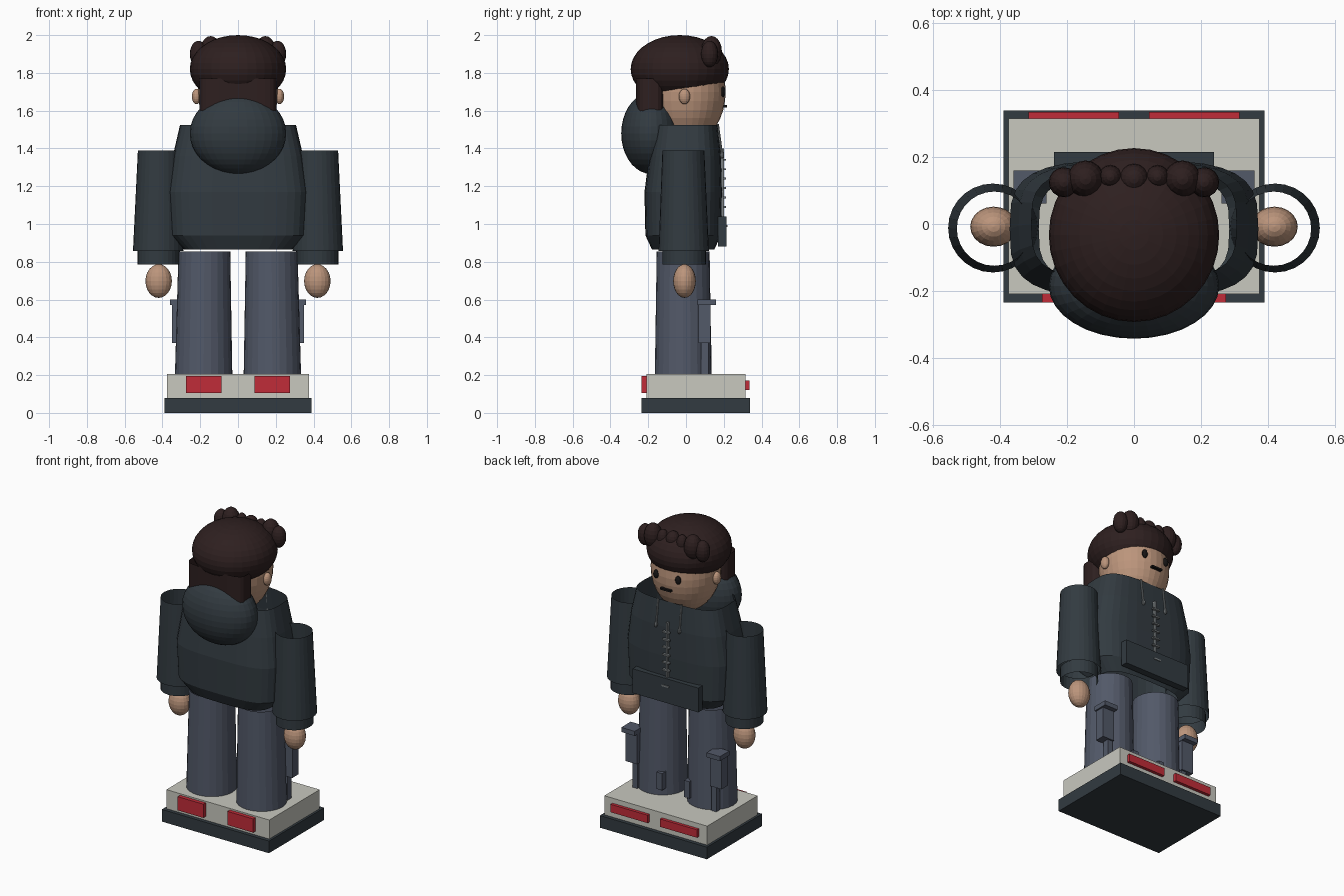
import bpy, bmesh
from math import cos, sin, pi, copysign

cube = bpy.data.objects.get("Cube")
if cube:
    bpy.data.objects.remove(cube)


def material(name, r, g, b):
    m = bpy.data.materials.new(name)
    m.use_nodes = True
    m.diffuse_color = (r, g, b, 1)
    bsdf = next(n for n in m.node_tree.nodes if n.type == 'BSDF_PRINCIPLED')
    bsdf.inputs["Base Color"].default_value = (r, g, b, 1)
    return m


CHARCOAL = material("charcoal cloth", .032, .043, .052)
DENIM = material("slate denim", .085, .1, .14)
PALE = material("pale shoe", .58, .58, .52)
RED = material("red panel", .53, .025, .04)
SKIN = material("skin", .5, .3, .2)
HAIR = material("dark brown hair", .027, .014, .014)
METAL = material("grey metal", .2, .22, .23)
BLACK = material("black", .008, .007, .007)


def finish(name, bm, mat):
    bmesh.ops.recalc_face_normals(bm, faces=bm.faces)
    me = bpy.data.meshes.new(name)
    bm.to_mesh(me)
    bm.free()
    me.materials.append(mat)
    ob = bpy.data.objects.new(name, me)
    bpy.context.collection.objects.link(ob)
    return ob


def box(name, xs, ys, zs, mat):
    """Box given by its min and max on each axis."""
    bm = bmesh.new()
    bmesh.ops.create_cube(bm, size=1)
    for v in bm.verts:
        v.co = [(a + b) / 2 + c * (b - a) for (a, b), c in zip((xs, ys, zs), v.co)]
    return finish(name, bm, mat)


def ball(name, centre, radii, mat, seg=24, rings=14):
    bm = bmesh.new()
    bmesh.ops.create_uvsphere(bm, u_segments=seg, v_segments=rings, radius=1)
    for v in bm.verts:
        v.co = [c + r * p for c, r, p in zip(centre, radii, v.co)]
    return finish(name, bm, mat)


def tube(name, rings, mat, seg=24, power=1.0):
    """Open loft through rings of (x, y, z, rx, ry); a low power squares it off."""
    bm = bmesh.new()
    loops = []
    for x, y, z, rx, ry in rings:
        loop = []
        for i in range(seg):
            a = 2 * pi * i / seg
            c, s = cos(a), sin(a)
            loop.append(bm.verts.new((x + rx * copysign(abs(c) ** power, c),
                                      y + ry * copysign(abs(s) ** power, s), z)))
        loops.append(loop)
    for lo, hi in zip(loops, loops[1:]):
        for i in range(seg):
            j = (i + 1) % seg
            bm.faces.new((lo[i], lo[j], hi[j], hi[i]))
    return finish(name, bm, mat)


def span(side, a, b):
    return tuple(sorted((side * a, side * b)))


# Shoe block
box("sole", (-.39, .39), (-.235, .34), (0, .08), CHARCOAL)
box("shoe_block", (-.375, .375), (-.21, .315), (.08, .205), PALE)

# Hooded jacket body
tube("jacket_body", [
    (0, -.015, .865, .285, .165),
    (0, -.015, .94, .36, .2),
    (0, -.015, 1.17, .372, .205),
    (0, -.005, 1.36, .345, .19),
    (0, 0, 1.525, .307, .168)], CHARCOAL, 32, .6)
ball("hood", (0, -.185, 1.48), (.255, .158, .215), CHARCOAL, 32, 18)
box("front_pouch", (-.24, .24), (.17, .215), (.88, 1.04), CHARCOAL)

# Zip with teeth
box("zip_strip", (-.006, .006), (.17, .202), (1.03, 1.4), METAL)
for i in range(6):
    z = 1.09 + i * .05
    box("zip_tooth", (-.025, .025), (.195, .212), (z - .005, z + .005), METAL)
box("zip_pull", (-.025, .025), (.212, .22), (.985, .995), METAL)

# Head
ball("head", (0, 0, 1.7), (.212, .21, .28), SKIN, 32, 18)
box("mouth", (-.038, .038), (.19, .218), (1.617, 1.629), BLACK)

# Hair
ball("hair_cap", (0, -.033, 1.82), (.255, .26, .18), HAIR, 32, 18)
tube("hair_back", [(0, -.188, z, .203, .077) for z in (1.5, 1.77)], HAIR, 24, .5)
ball("curl_middle", (0, .135, 1.925), (.045, .045, .055), HAIR, 16, 10)

# Paired parts
for s, tag in ((1, "left"), (-1, "right")):
    def part(label):
        return tag + "_" + label

    # Leg with cargo pocket
    tube(part("leg"), [(s * .182, -.015, .2, .152, .15),
                       (s * .178, -.015, .855, .137, .14)], DENIM, 24)
    box(part("pocket"), span(s, .265, .35), (.065, .13), (.37, .575), DENIM)
    box(part("pocket_flap"), span(s, .262, .36), (.062, .16), (.57, .6), DENIM)
    box(part("side_strap"), span(s, .27, .305), (.08, .12), (.205, .37), DENIM)
    box(part("knee_tab"), span(s, .08, .12), (.09, .135), (.25, .36), DENIM)

    # Shoe panels
    box(part("front_panel"), span(s, .045, .315), (.31, .335), (.12, .172), RED)
    box(part("rear_panel"), span(s, .088, .275), (-.235, -.205), (.105, .195), RED)

    # Sleeve, cuff and hand
    tube(part("sleeve"), [(s * .422, -.012, .857, .134, .133),
                          (s * .418, -.014, 1.39, .112, .111)], CHARCOAL, 28)
    tube(part("cuff"), [(s * .42, -.01, z, .112, .115) for z in (.785, .87)],
         CHARCOAL, 28)
    ball(part("hand"), (s * .42, -.008, .698), (.07, .06, .089), SKIN, 20, 12)

    # Drawstring with tip
    tube(part("drawstring"), [(s * .085, .19, 1.37, .006, .006),
                              (s * .085, .168, 1.53, .006, .006)], METAL, 8)
    ball(part("drawstring_tip"), (s * .085, .191, 1.365), (.011, .011, .02),
         METAL, 8, 6)

    # Ear and eye
    ball(part("ear"), (s * .22, -.008, 1.675), (.024, .03, .041), SKIN, 16, 10)
    ball(part("eye"), (s * .08, .196, 1.7), (.02, .014, .028), BLACK, 12, 8)

    # Fringe curls
    for x, y, z, r in ((.07, .14, 1.915, .036), (.145, .135, 1.915, .055),
                       (.21, .125, 1.9, .045)):
        ball(part("curl"), (s * x, y, z), (r, r, r + .025), HAIR, 16, 10)
